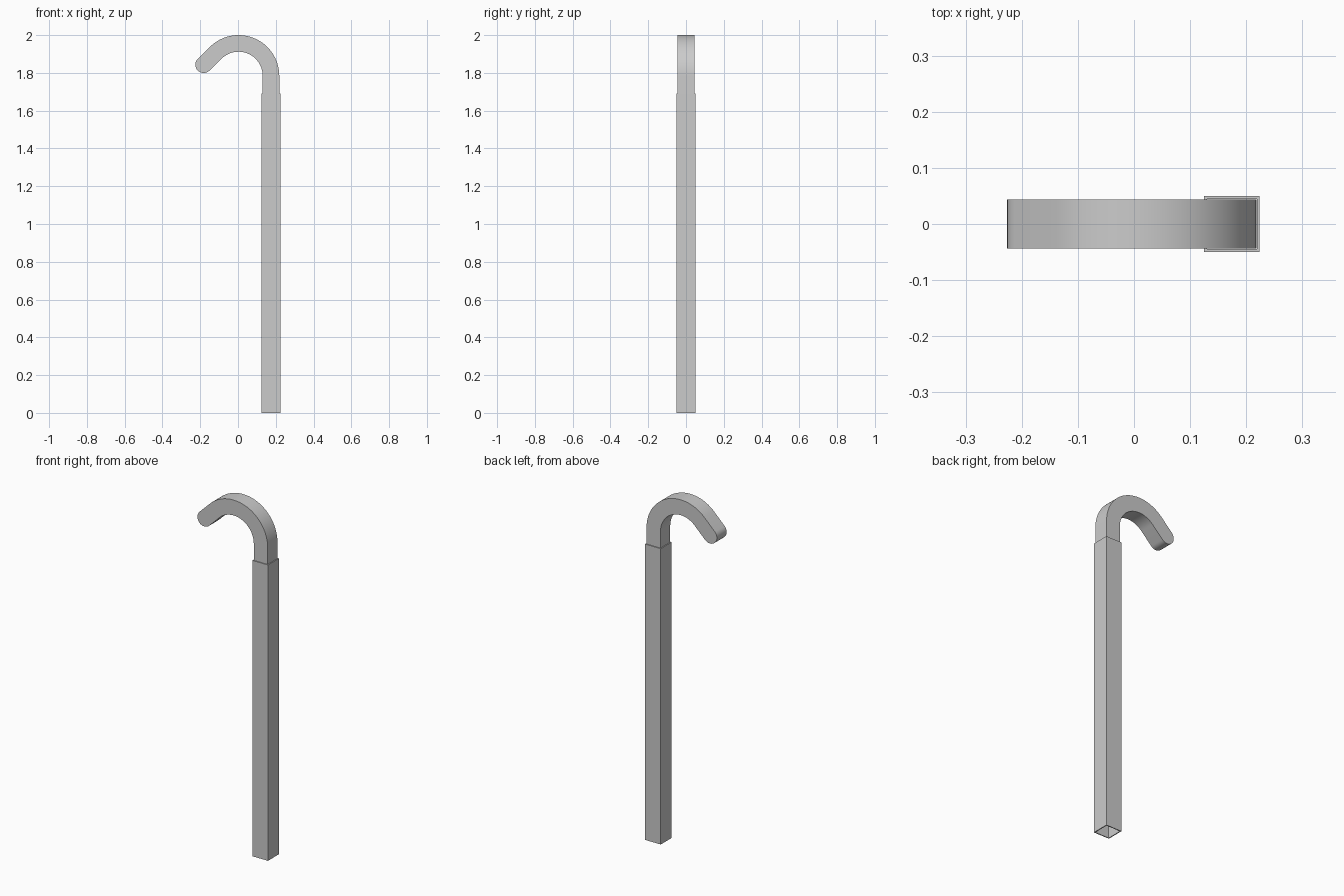
import bpy
import bmesh
from math import cos, sin, pi

if "Cube" in bpy.data.objects:
    bpy.data.objects.remove(bpy.data.objects["Cube"], do_unlink=True)

GREY = (0.6, 0.6, 0.6, 1)
mat = bpy.data.materials.new("light grey")
mat.use_nodes = True
mat.diffuse_color = GREY
mat.node_tree.nodes["Principled BSDF"].inputs["Base Color"].default_value = GREY

SHAFT_X = 0.1745      # shaft centre line
HALF = 0.044          # half width of the handle bar
BEND = 0.1715         # bend radius of the handle centre line
BEND_Z = 1.7845


def finish(name, bm):
    bmesh.ops.recalc_face_normals(bm, faces=bm.faces[:])
    mesh = bpy.data.meshes.new(name)
    bm.to_mesh(mesh)
    bm.free()
    obj = bpy.data.objects.new(name, mesh)
    bpy.context.collection.objects.link(obj)
    mesh.materials.append(mat)
    return obj


def arc(cx, cz, radius, start, end, steps):
    angles = [start + (end - start) * i / steps for i in range(steps + 1)]
    return [(cx + radius * cos(a), cz + radius * sin(a)) for a in angles]


# Hollow square shaft, open at both ends
bm = bmesh.new()
rings = []
for half in (0.0495, HALF + 0.0005):
    for z in (0, 1.69):
        rings.append([bm.verts.new((SHAFT_X + sx * half, sy * half, z))
                      for sx, sy in ((-1, -1), (1, -1), (1, 1), (-1, 1))])
for a, b in ((0, 1), (2, 3), (0, 2), (1, 3)):
    for i in range(4):
        j = (i + 1) % 4
        bm.faces.new((rings[a][i], rings[a][j], rings[b][j], rings[b][i]))
finish("shaft", bm)

# Hooked handle: flat outline with a rounded tip, extruded in depth
bend_x = SHAFT_X - BEND
diag = sin(pi / 4)
tip_x, tip_z = -0.182, 1.8435
outline = [(SHAFT_X + HALF, 1.6)]
outline += arc(bend_x, BEND_Z, BEND + HALF, 0, 0.75 * pi, 40)
outline += arc(tip_x, tip_z, HALF, 0.75 * pi, 1.75 * pi, 16)
outline += arc(bend_x, BEND_Z, BEND - HALF, 0.75 * pi, 0, 40)
outline += [(SHAFT_X - HALF, 1.6)]

bm = bmesh.new()
face = bm.faces.new([bm.verts.new((x, -HALF, z)) for x, z in outline])
result = bmesh.ops.extrude_face_region(bm, geom=[face], use_keep_orig=True)
moved = [v for v in result["geom"] if isinstance(v, bmesh.types.BMVert)]
bmesh.ops.translate(bm, verts=moved, vec=(0, 2 * HALF, 0))
handle = finish("handle", bm)
bpy.ops.object.select_all(action='DESELECT')
handle.select_set(True)
bpy.context.view_layer.objects.active = handle
bpy.ops.object.shade_smooth_by_angle(angle=pi / 6)
